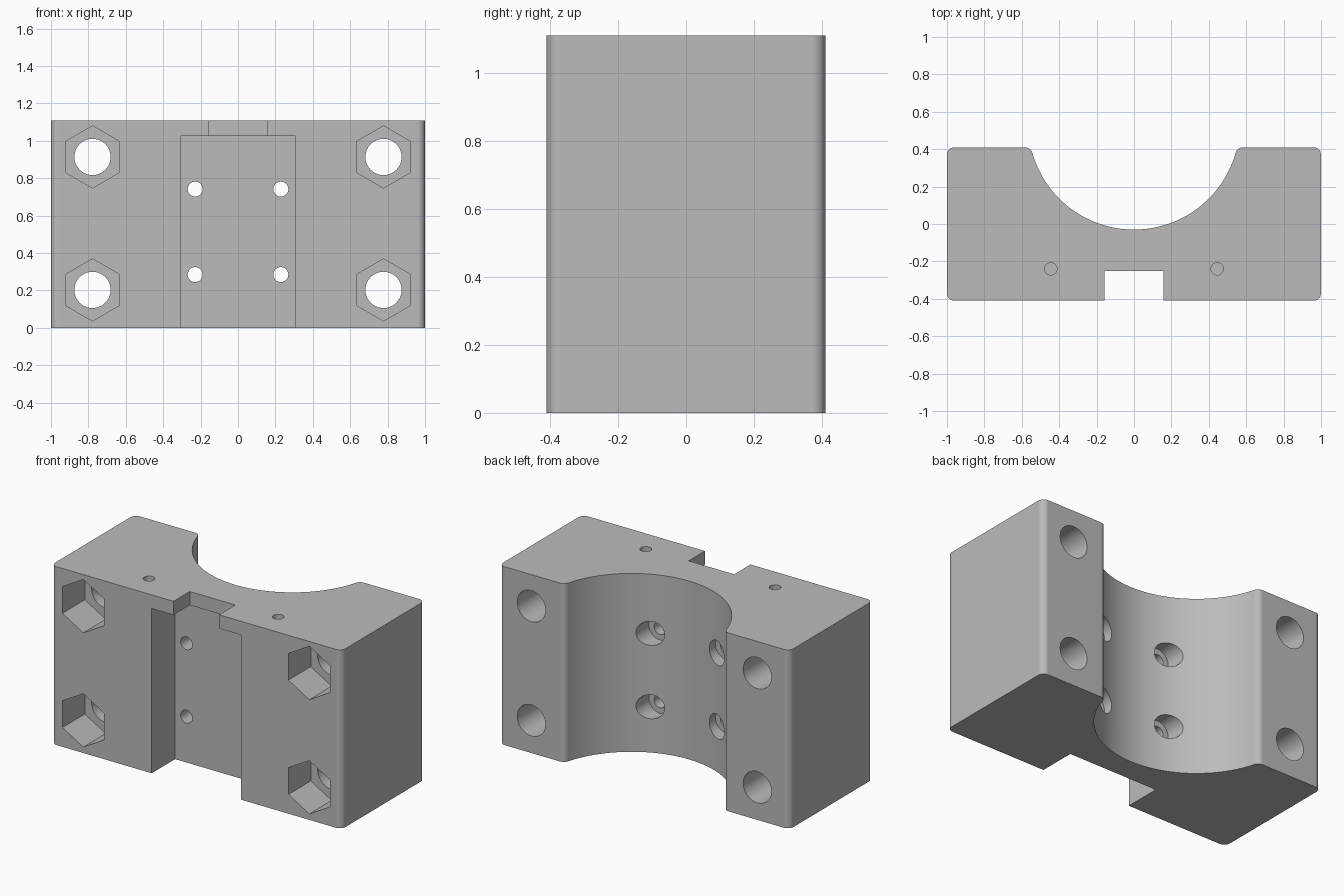
import bpy
import bmesh
from math import pi, sin, cos, atan2, sqrt, radians
from mathutils import Matrix

cube = bpy.data.objects.get("Cube")
if cube:
    bpy.data.objects.remove(cube, do_unlink=True)

WIDTH, HALF_DEPTH, HEIGHT = 1.0, 0.41, 1.11
BORE_R, BORE_Y = 0.565, 0.535
FILLET = 0.04

grey = bpy.data.materials.new("plain grey")
grey.use_nodes = True
colour = (0.5, 0.5, 0.5, 1)
grey.diffuse_color = colour
grey.node_tree.nodes["Principled BSDF"].inputs["Base Color"].default_value = colour


def make_object(name, bm):
    bmesh.ops.recalc_face_normals(bm, faces=bm.faces)
    mesh = bpy.data.meshes.new(name)
    bm.to_mesh(mesh)
    bm.free()
    mesh.materials.append(grey)
    obj = bpy.data.objects.new(name, mesh)
    bpy.context.collection.objects.link(obj)
    return obj


def arc(cx, cy, r, start, end, steps):
    angles = [start + (end - start) * i / steps for i in range(steps + 1)]
    return [(cx + r * cos(a), cy + r * sin(a)) for a in angles]


# Block: half outline from the bore bottom to the front corner, then mirrored
fy = HALF_DEPTH - FILLET
fx = sqrt((BORE_R + FILLET) ** 2 - (fy - BORE_Y) ** 2)
bore_end = atan2(fy - BORE_Y, fx)
half = arc(0, BORE_Y, BORE_R, -pi / 2, bore_end, 36)
half += arc(fx, fy, FILLET, bore_end + pi, pi / 2, 8)[1:]
half += arc(WIDTH - FILLET, fy, FILLET, pi / 2, 0, 8)
half += arc(WIDTH - FILLET, -fy, FILLET, 0, -pi / 2, 8)
outline = half + [(-x, y) for x, y in reversed(half[1:])]

bm = bmesh.new()
base = bm.faces.new([bm.verts.new((x, y, 0)) for x, y in outline])
top = bmesh.ops.extrude_face_region(bm, geom=[base])
bmesh.ops.translate(bm, vec=(0, 0, HEIGHT),
                    verts=[v for v in top["geom"] if isinstance(v, bmesh.types.BMVert)])
block = make_object("clamp_block", bm)
bpy.context.view_layer.objects.active = block
block.select_set(True)


def cut(bm):
    """Subtract a solid from the block and discard the cutter."""
    cutter = make_object("cutter", bm)
    cutter.hide_render = True
    mod = block.modifiers.new("cut", 'BOOLEAN')
    mod.operation = 'DIFFERENCE'
    mod.solver = 'EXACT'
    mod.object = cutter
    bpy.ops.object.modifier_apply(modifier=mod.name)
    bpy.data.objects.remove(cutter, do_unlink=True)


def cut_box(half_x, y0, y1, z0, z1):
    bm = bmesh.new()
    place = Matrix.Translation((0, (y0 + y1) / 2, (z0 + z1) / 2))
    size = Matrix.Diagonal((half_x * 2, y1 - y0, z1 - z0, 1))
    bmesh.ops.create_cube(bm, size=1, matrix=place @ size)
    cut(bm)


def cut_round(x, z, r, y0, y1, sides=40):
    """Hole running along y; six sides give a hexagon with a point upward."""
    bm = bmesh.new()
    place = Matrix.Translation((x, (y0 + y1) / 2, z)) @ Matrix.Rotation(pi / 2, 4, 'X')
    bmesh.ops.create_cone(bm, cap_ends=True, segments=sides, radius1=r, radius2=r,
                          depth=y1 - y0, matrix=place)
    cut(bm)


# Front channel and the narrower notch above it
cut_box(0.307, -0.6, -0.18, -0.2, 1.025)
cut_box(0.157, -0.6, -0.25, 0.95, 1.3)

for side in (-1, 1):
    # Bolt holes with hexagonal nut pockets in the front
    for z in (0.203, 0.914):
        cut_round(side * 0.778, z, 0.166, -0.6, -0.19, sides=6)
        cut_round(side * 0.778, z, 0.097, -0.5, 0.6)
    # Screw holes, counterbored from the bore
    for z in (0.285, 0.742):
        cut_round(side * 0.229, z, 0.075, -0.07, 0.3)
        cut_round(side * 0.229, z, 0.04, -0.3, 0.2, sides=32)
    # Small blind holes in the top
    bm = bmesh.new()
    bmesh.ops.create_cone(bm, cap_ends=True, segments=32, radius1=0.033, radius2=0.033,
                          depth=0.5, matrix=Matrix.Translation((side * 0.445, -0.24, HEIGHT)))
    cut(bm)

# Smooth curves with sharp machined edges
bpy.ops.object.shade_smooth_by_angle(angle=radians(30))
weighted = block.modifiers.new("weighted_normals", 'WEIGHTED_NORMAL')
weighted.keep_sharp = True
